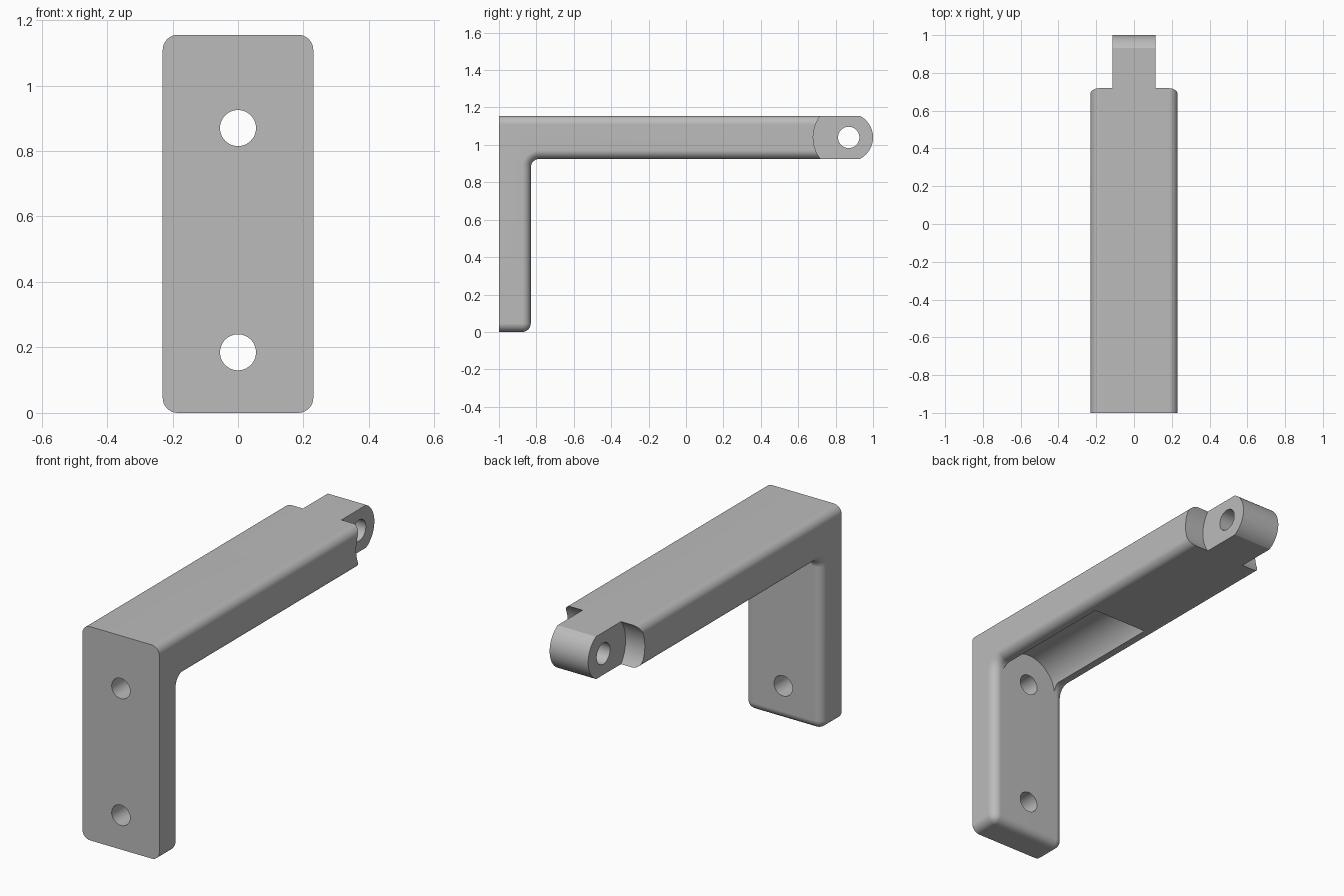
import bpy, bmesh, math
from mathutils import Matrix, Vector

if "Cube" in bpy.data.objects:
    bpy.data.objects.remove(bpy.data.objects["Cube"], do_unlink=True)

W, TOP, ARM, BACK, R = 0.23, 1.155, 0.925, -0.83, 0.046
PIN_Y, PIN_Z = 0.87, 1.04
SCREW_Z = (0.185, 0.87)

grey = bpy.data.materials.new("plain grey")
grey.use_nodes = True
colour = (0.5, 0.5, 0.5, 1)
grey.diffuse_color = colour
grey.node_tree.nodes["Principled BSDF"].inputs["Base Color"].default_value = colour


def add_object(name, bm):
    bmesh.ops.recalc_face_normals(bm, faces=bm.faces)
    mesh = bpy.data.meshes.new(name)
    bm.to_mesh(mesh)
    bm.free()
    mesh.materials.append(grey)
    ob = bpy.data.objects.new(name, mesh)
    bpy.context.collection.objects.link(ob)
    return ob


def extrude_profile(points, half):
    """Side outline (y, z) extruded across x."""
    bm = bmesh.new()
    face = bm.faces.new([bm.verts.new((-half, y, z)) for y, z in points])
    new = bmesh.ops.extrude_face_region(bm, geom=[face])["geom"]
    verts = [v for v in new if isinstance(v, bmesh.types.BMVert)]
    bmesh.ops.translate(bm, verts=verts, vec=(2 * half, 0, 0))
    return bm


def arc(cy, cz, r, start, end, n):
    angles = [math.radians(start + (end - start) * i / n) for i in range(n + 1)]
    return [(cy + r * math.cos(a), cz + r * math.sin(a)) for a in angles]


def rod(name, axis, centre, radius, length):
    bm = bmesh.new()
    turn = Matrix.Rotation(math.pi / 2, 4, "Y" if axis == "x" else "X")
    bmesh.ops.create_cone(bm, cap_ends=True, segments=64, radius1=radius, radius2=radius,
                          depth=length, matrix=Matrix.Translation(centre) @ turn)
    return add_object(name, bm)


# L-shaped body with a filleted inner corner
outline = [(-1, 0), (BACK, 0)]
outline += arc(BACK + R, ARM - R, R, 180, 90, 8)
outline += [(1.02, ARM), (1.02, TOP), (-1, TOP)]
bm = extrude_profile(outline, W)
bmesh.ops.recalc_face_normals(bm, faces=bm.faces)


def is_rounded(edge):
    a, b = (v.co for v in edge.verts)
    mid, d = (a + b) / 2, b - a
    if abs(d.x) > 0.01:   # only the lower back edge runs across
        return abs(mid.z) < 0.001 and mid.y > -0.9
    return -0.999 < mid.y < 1.01   # side edges except the front and tip faces


bmesh.ops.bevel(bm, geom=[e for e in bm.edges if is_rounded(e)], offset=R,
                offset_type="OFFSET", segments=8, profile=0.5, affect="EDGES")
bracket = add_object("bracket", bm)

# Cutters: screw holes, tool channel, pin hole, shoulder hollows, rounded tip
cutters = [rod("screw_hole", "y", (0, -0.93, z), 0.055, 0.24) for z in SCREW_Z]
start, stop = BACK + 0.0002, -0.11
cutters.append(rod("tool_channel", "y", (0, (start + stop) / 2, SCREW_Z[1]), 0.171, stop - start))
cutters.append(rod("pin_hole", "x", (0, PIN_Y, PIN_Z), 0.057, 0.6))
for side in (-1, 1):
    cutters.append(rod("shoulder_hollow", "x", (side * 0.265, PIN_Y, PIN_Z), 0.19, 0.3))
tip = arc(PIN_Y, PIN_Z, 0.13, -70, 70, 32)
tip += [(1.2, tip[-1][1]), (1.2, tip[0][1])]
cutters.append(add_object("tip_cutter", extrude_profile(tip, 0.3)))

bpy.context.view_layer.objects.active = bracket
for cutter in cutters:
    cutter.hide_render = True
    mod = bracket.modifiers.new("cut", "BOOLEAN")
    mod.operation, mod.solver, mod.object = "DIFFERENCE", "EXACT", cutter
    bpy.ops.object.modifier_apply(modifier=mod.name)
    bpy.data.objects.remove(cutter, do_unlink=True)

# Smooth rounded surfaces, crisp edges
for ob in bpy.context.selected_objects:
    ob.select_set(False)
bracket.select_set(True)
bpy.ops.object.shade_smooth_by_angle(angle=math.radians(30))
weighted = bracket.modifiers.new("even shading", "WEIGHTED_NORMAL")
weighted.keep_sharp = True
